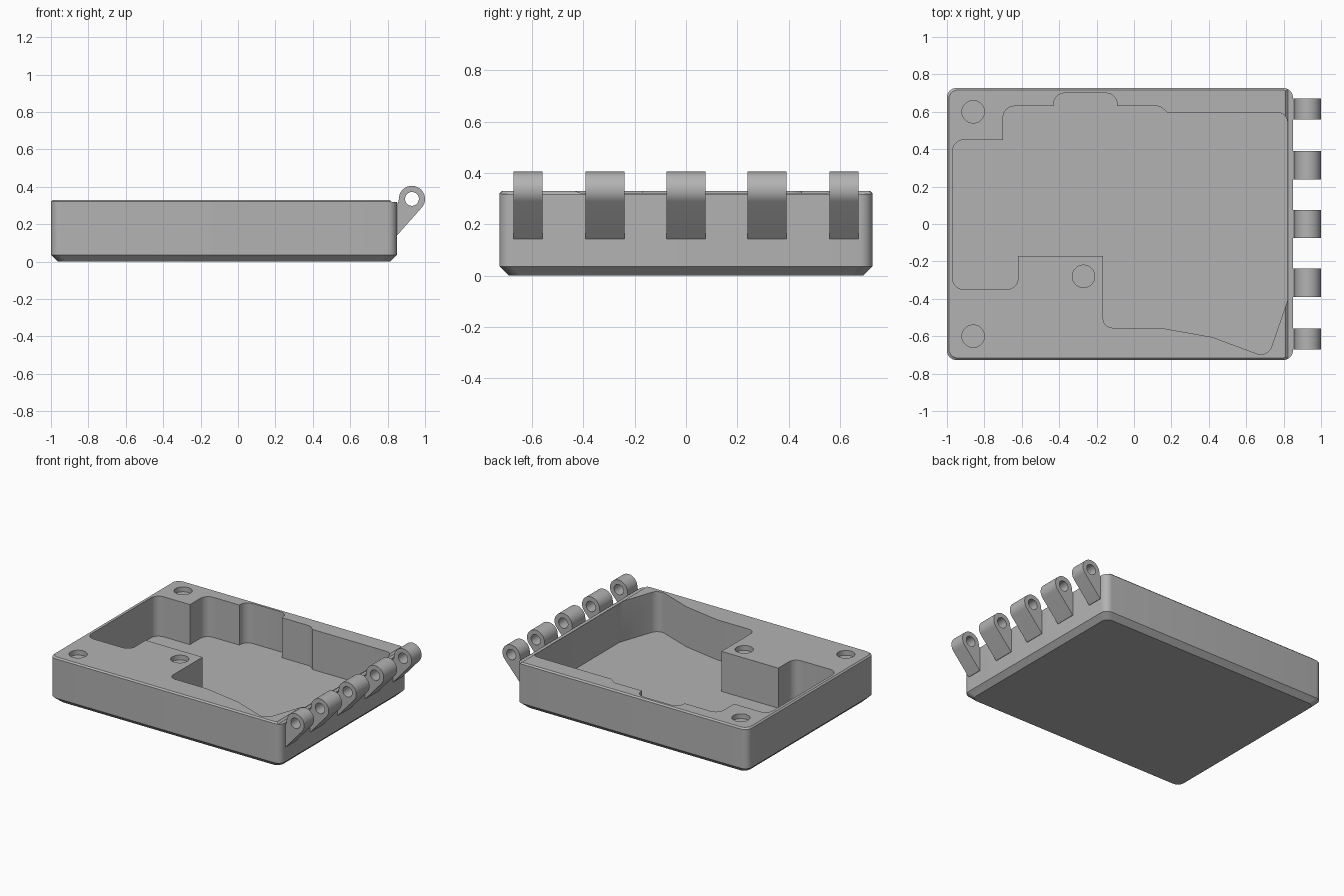
import bpy, bmesh
from math import radians, tan, sin, cos, pi
from mathutils import Vector, Matrix

cube = bpy.data.objects.get("Cube")
if cube:
    bpy.data.objects.remove(cube, do_unlink=True)

GREY = (0.45, 0.45, 0.45, 1)
mat = bpy.data.materials.new("plain grey")
mat.use_nodes = True
mat.diffuse_color = GREY
mat.node_tree.nodes["Principled BSDF"].inputs["Base Color"].default_value = GREY


def rounded(corners, steps=8):
    """Outline from (x, y, radius) corners, with arcs where radius > 0."""
    out = []
    for i, (x, y, r) in enumerate(corners):
        p = Vector((x, y))
        if not r:
            out.append(p)
            continue
        a = (Vector(corners[i - 1][:2]) - p).normalized()
        b = (Vector(corners[(i + 1) % len(corners)][:2]) - p).normalized()
        half = a.angle(b) / 2
        centre = p + (a + b).normalized() * r / sin(half)
        start = p + a * r / tan(half) - centre
        end = p + b * r / tan(half) - centre
        sweep = start.angle_signed(end)
        for k in range(steps + 1):
            out.append(centre + Matrix.Rotation(-sweep * k / steps, 2) @ start)
    return out


def loft(name, rings):
    """Closed solid through rings of equal length."""
    bm = bmesh.new()
    loops = [[bm.verts.new(p) for p in ring] for ring in rings]
    for low, high in zip(loops, loops[1:]):
        for i in range(len(low)):
            bm.faces.new((low[i - 1], low[i], high[i], high[i - 1]))
    bm.faces.new(loops[0])
    bm.faces.new(loops[-1])
    bmesh.ops.recalc_face_normals(bm, faces=bm.faces)
    mesh = bpy.data.meshes.new(name)
    bm.to_mesh(mesh)
    bm.free()
    mesh.materials.append(mat)
    obj = bpy.data.objects.new(name, mesh)
    bpy.context.collection.objects.link(obj)
    return obj


def prism_z(name, outline, z0, z1):
    return loft(name, [[(p[0], p[1], z) for p in outline] for z in (z0, z1)])


def prism_y(name, outline, y0, y1):
    return loft(name, [[(p[0], y, p[1]) for p in outline] for y in (y0, y1)])


def circle(x, y, r, n=40):
    return [(x + r * cos(2 * pi * k / n), y + r * sin(2 * pi * k / n)) for k in range(n)]


def cut(obj, cutter):
    mod = obj.modifiers.new("cut", "BOOLEAN")
    mod.operation, mod.solver, mod.object = "DIFFERENCE", "EXACT", cutter
    bpy.context.view_layer.objects.active = obj
    bpy.ops.object.modifier_apply(modifier=mod.name)
    bpy.data.objects.remove(cutter, do_unlink=True)


def smooth(obj):
    bpy.ops.object.select_all(action="DESELECT")
    obj.select_set(True)
    bpy.context.view_layer.objects.active = obj
    bpy.ops.object.shade_smooth_by_angle(angle=radians(25))


# Tray body: rounded block with chamfered base and rim
X0, X1, Y, TOP, FLOOR = -1.0, 0.85, 0.727, 0.33, 0.04
rings = []
for z, inset in ((0, 0.036), (0.036, 0), (0.32, 0), (TOP, 0.01)):
    l, r, w = X0 + inset, X1 - inset, Y - inset
    plan = rounded([(l, -w, 0.05), (r, -w, 0.05), (r, w, 0.05), (l, w, 0.05)])
    rings.append([(p.x, p.y, z) for p in plan])
tray = loft("tray_body", rings)

# Lowered strip along the hinge side
cut(tray, prism_y("strip_cutter", [(0.806, 0.335), (0.824, 0.318), (0.9, 0.318), (0.9, 0.335)], -1, 1))

# Main pocket
pocket = rounded([
    (-0.97, 0.45, 0.06), (-0.70, 0.45, 0), (-0.70, 0.63, 0.06), (-0.43, 0.63, 0),
    (-0.43, 0.70, 0.06), (-0.09, 0.70, 0.06), (-0.09, 0.63, 0), (0.14, 0.63, 0.05),
    (0.18, 0.595, 0), (0.82, 0.595, 0.05), (0.82, -0.41, 0), (0.715, -0.715, 0.06),
    (0.42, -0.605, 0), (0.14, -0.555, 0), (-0.165, -0.555, 0.05), (-0.165, -0.17, 0),
    (-0.62, -0.17, 0), (-0.62, -0.35, 0.06), (-0.97, -0.35, 0.06)])
cut(tray, prism_z("pocket_cutter", pocket, FLOOR, 0.5))

# Shallow round sockets
for x, y in ((-0.86, 0.6), (-0.86, -0.6), (-0.27, -0.28)):
    cut(tray, prism_z("socket_cutter", circle(x, y, 0.06), TOP - 0.035, 0.5))
smooth(tray)

# Hinge knuckles: round eye with a sloped web down to the wall
CX, CZ, R = 0.93, 0.335, 0.07
arc = [radians(-41 + 221 * k / 28) for k in range(29)]
knuckle = [(CX + R * cos(a), CZ + R * sin(a)) for a in arc]
knuckle += [(0.855, 0.31), (0.845, 0.31), (0.845, 0.143), (0.853, 0.143)]
for i, (y, width) in enumerate(((-0.615, 0.113), (-0.315, 0.152), (0, 0.152), (0.315, 0.152), (0.615, 0.113))):
    lug = prism_y(f"hinge_knuckle_{i + 1}", knuckle, y - width / 2, y + width / 2)
    cut(lug, prism_y("pin_cutter", circle(CX, CZ, 0.037), -1, 1))
    smooth(lug)
